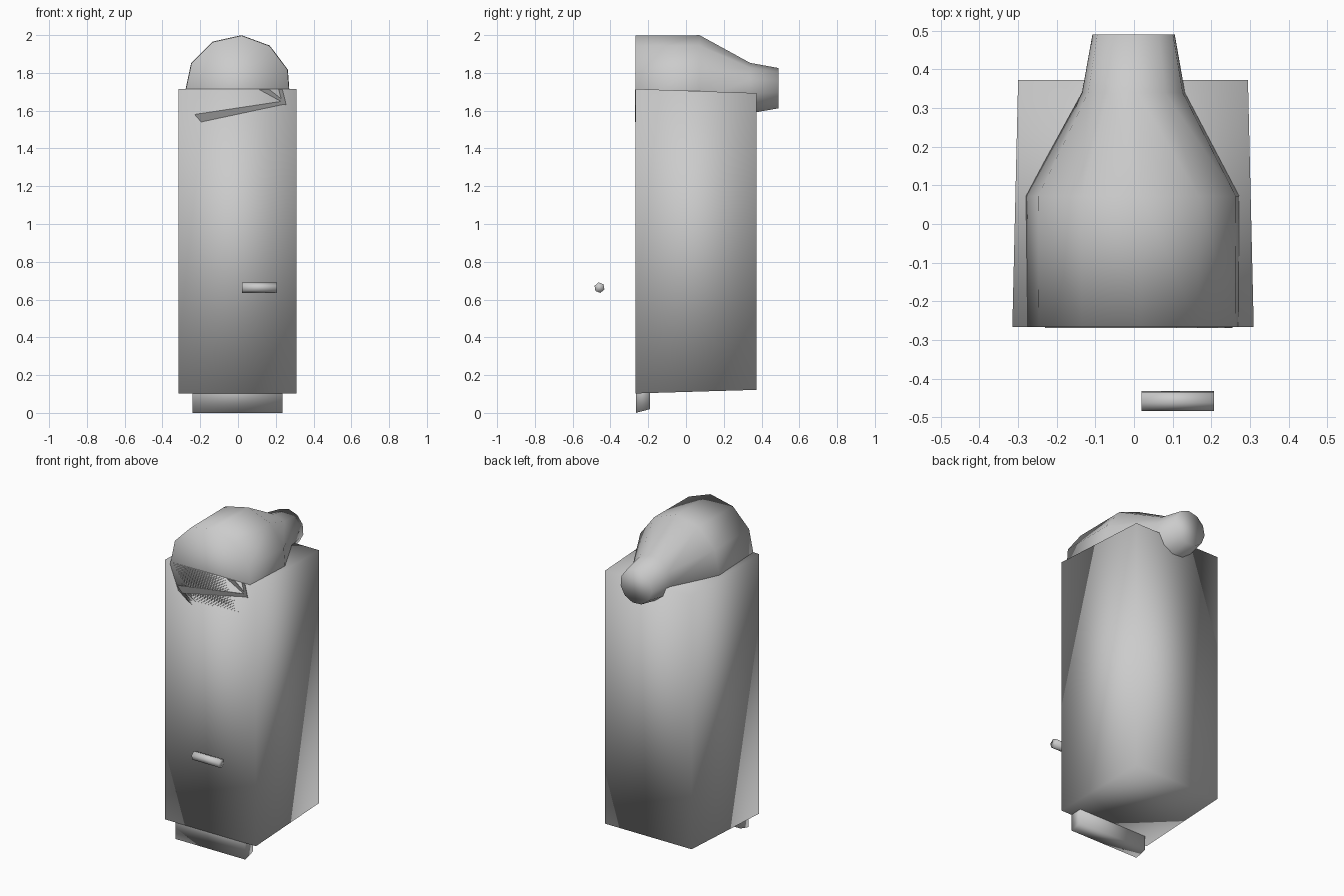
import bpy, bmesh, math

if "Cube" in bpy.data.objects:
    bpy.data.objects.remove(bpy.data.objects["Cube"], do_unlink=True)


def make_material(name, value):
    mat = bpy.data.materials.new(name)
    mat.use_nodes = True
    colour = (value, value, value, 1)
    mat.diffuse_color = colour
    mat.node_tree.nodes["Principled BSDF"].inputs["Base Color"].default_value = colour
    return mat


light_grey = make_material("light_grey", 0.6)
dark_grey = make_material("dark_grey", 0.28)


def finish(bm, name, mat, smooth=True):
    bmesh.ops.recalc_face_normals(bm, faces=bm.faces)
    for face in bm.faces:
        face.smooth = smooth
    mesh = bpy.data.meshes.new(name)
    bm.to_mesh(mesh)
    bm.free()
    mesh.materials.append(mat)
    obj = bpy.data.objects.new(name, mesh)
    bpy.context.collection.objects.link(obj)
    return obj


def tapered_block(name, front, back):
    """Block joining a front and a back rectangle: (y, x0, x1, z0, z1)."""
    bm = bmesh.new()
    rings = []
    for y, x0, x1, z0, z1 in (front, back):
        rings.append([bm.verts.new((x, y, z))
                      for x, z in ((x0, z0), (x1, z0), (x1, z1), (x0, z1))])
    bridge(bm, rings)
    return finish(bm, name, light_grey)


def bridge(bm, rings):
    for a, b in zip(rings, rings[1:]):
        n = len(a)
        for i in range(n):
            bm.faces.new((a[i], a[(i + 1) % n], b[(i + 1) % n], b[i]))
    bm.faces.new(rings[0])
    bm.faces.new(rings[-1])


def lathe(name, profile, sides, start, axis, centre):
    """Closed turned shape along x or y from (position, radius) pairs."""
    bm = bmesh.new()
    rings = []
    for pos, radius in profile:
        ring = []
        for i in range(sides):
            a = start + math.tau * i / sides
            u = centre[0] + radius * math.cos(a)
            z = centre[1] + radius * math.sin(a)
            ring.append(bm.verts.new((u, pos, z) if axis == "y" else (pos, u, z)))
        rings.append(ring)
    bridge(bm, rings)
    return finish(bm, name, light_grey)


def plate(name, outline, y, depth):
    """Thin flat plate on the front face, from an (x, z) outline."""
    bm = bmesh.new()
    bridge(bm, [[bm.verts.new((x, yy, z)) for x, z in outline]
                for yy in (y - depth, y + depth)])
    return finish(bm, name, dark_grey, smooth=False)


# Tall main body, slightly narrower at the back
tapered_block("body", (-0.267, -0.315, 0.31, 0.103, 1.715),
              (0.373, -0.3, 0.295, 0.122, 1.693))

# Foot under the front edge
tapered_block("foot", (-0.266, -0.242, 0.235, 0, 0.2),
              (-0.19, -0.242, 0.235, 0.02, 0.2))

# Bottle-shaped top with its neck at the back
lathe("bottle_top", [(-0.267, 0.28), (0.072, 0.282), (0.34, 0.135), (0.49, 0.108)],
      11, math.radians(20.7), "y", (0, 1.718))

# Small rod in front of the body
lathe("rod", [(0.02, 0.028), (0.207, 0.028)], 6, math.radians(40), "x", (-0.458, 0.663))

# Slivers near the top of the front face
plate("long_sliver", [(-0.23, 1.58), (-0.195, 1.54), (0.25, 1.635), (0.235, 1.65)],
      -0.267, 0.002)
plate("left_sliver", [(0.11, 1.713), (0.235, 1.645), (0.245, 1.65), (0.165, 1.713)],
      -0.267, 0.002)
plate("right_sliver", [(0.215, 1.713), (0.235, 1.64), (0.255, 1.63), (0.235, 1.713)],
      -0.267, 0.002)
